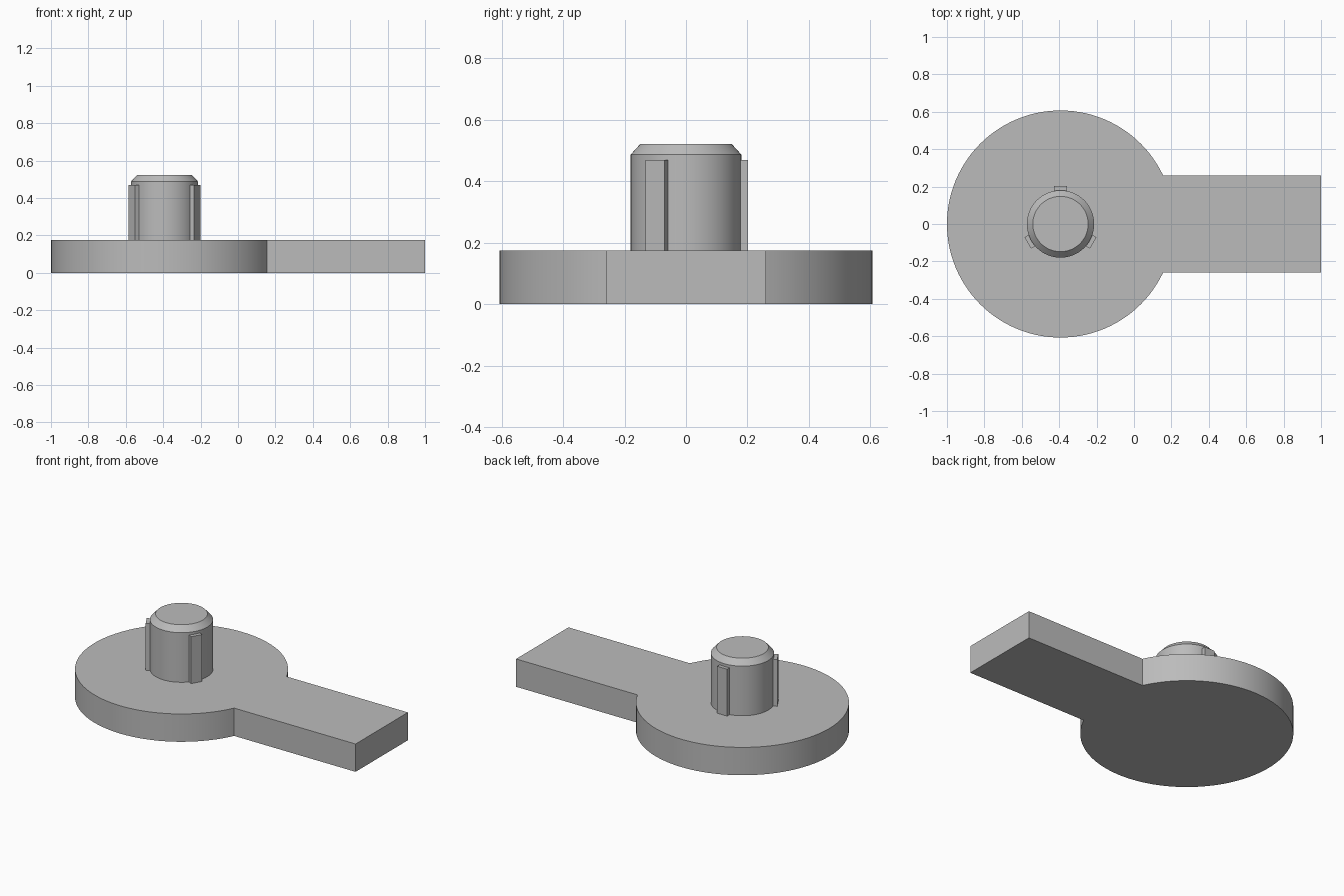
import bpy
import bmesh
from math import asin, cos, sin, pi, radians

if "Cube" in bpy.data.objects:
    bpy.data.objects.remove(bpy.data.objects["Cube"], do_unlink=True)

CX = -0.393         # axis of disc and post
DISC_R = 0.607
PLATE_H = 0.175
HALF_W = 0.26       # half width of the handle
POST_R = 0.18

grey = bpy.data.materials.new("plain grey")
grey.use_nodes = True
grey.diffuse_color = (0.5, 0.5, 0.5, 1)
grey.node_tree.nodes["Principled BSDF"].inputs["Base Color"].default_value = (0.5, 0.5, 0.5, 1)


def finish(bm, name):
    """Turn a bmesh into a grey object with smooth curves and sharp edges."""
    bmesh.ops.recalc_face_normals(bm, faces=bm.faces)
    mesh = bpy.data.meshes.new(name)
    bm.to_mesh(mesh)
    bm.free()
    mesh.materials.append(grey)
    obj = bpy.data.objects.new(name, mesh)
    bpy.context.collection.objects.link(obj)
    bpy.ops.object.select_all(action="DESELECT")
    obj.select_set(True)
    bpy.context.view_layer.objects.active = obj
    bpy.ops.object.shade_smooth_by_angle(angle=radians(30))
    return obj


def prism(name, outline, z0, z1):
    """Extrude a flat outline upwards."""
    bm = bmesh.new()
    face = bm.faces.new([bm.verts.new((x, y, z0)) for x, y in outline])
    top = bmesh.ops.extrude_face_region(bm, geom=[face])["geom"]
    bmesh.ops.translate(bm, vec=(0, 0, z1 - z0),
                        verts=[v for v in top if isinstance(v, bmesh.types.BMVert)])
    return finish(bm, name)


# Base plate: disc and handle in one outline
start = asin(HALF_W / DISC_R)
steps = 96
arc = [start + (2 * pi - 2 * start) * i / steps for i in range(steps + 1)]
outline = [(CX + DISC_R * cos(a), DISC_R * sin(a)) for a in arc]
prism("base_plate", outline + [(1, -HALF_W), (1, HALF_W)], 0, PLATE_H)

# Post: turned profile with a chamfered top
bm = bmesh.new()
profile = [(0, PLATE_H - 0.01), (POST_R, PLATE_H - 0.01), (POST_R, 0.487), (0.148, 0.522)]
rings = []
for r, z in profile[1:]:
    rings.append([bm.verts.new((CX + r * cos(2 * pi * i / 64), r * sin(2 * pi * i / 64), z))
                  for i in range(64)])
for low, high in zip(rings, rings[1:]):
    for i in range(64):
        j = (i + 1) % 64
        bm.faces.new((low[i], low[j], high[j], high[i]))
bm.faces.new(rings[0])
bm.faces.new(rings[-1])
finish(bm, "post")

# Three ribs spaced evenly round the post
for number, angle in enumerate((90, 210, 330), 1):
    c, s = cos(radians(angle)), sin(radians(angle))
    corners = [(0.15, -0.035), (0.202, -0.035), (0.202, 0.035), (0.15, 0.035)]
    prism(f"rib_{number}", [(CX + r * c - t * s, r * s + t * c) for r, t in corners],
          PLATE_H - 0.01, 0.47)
